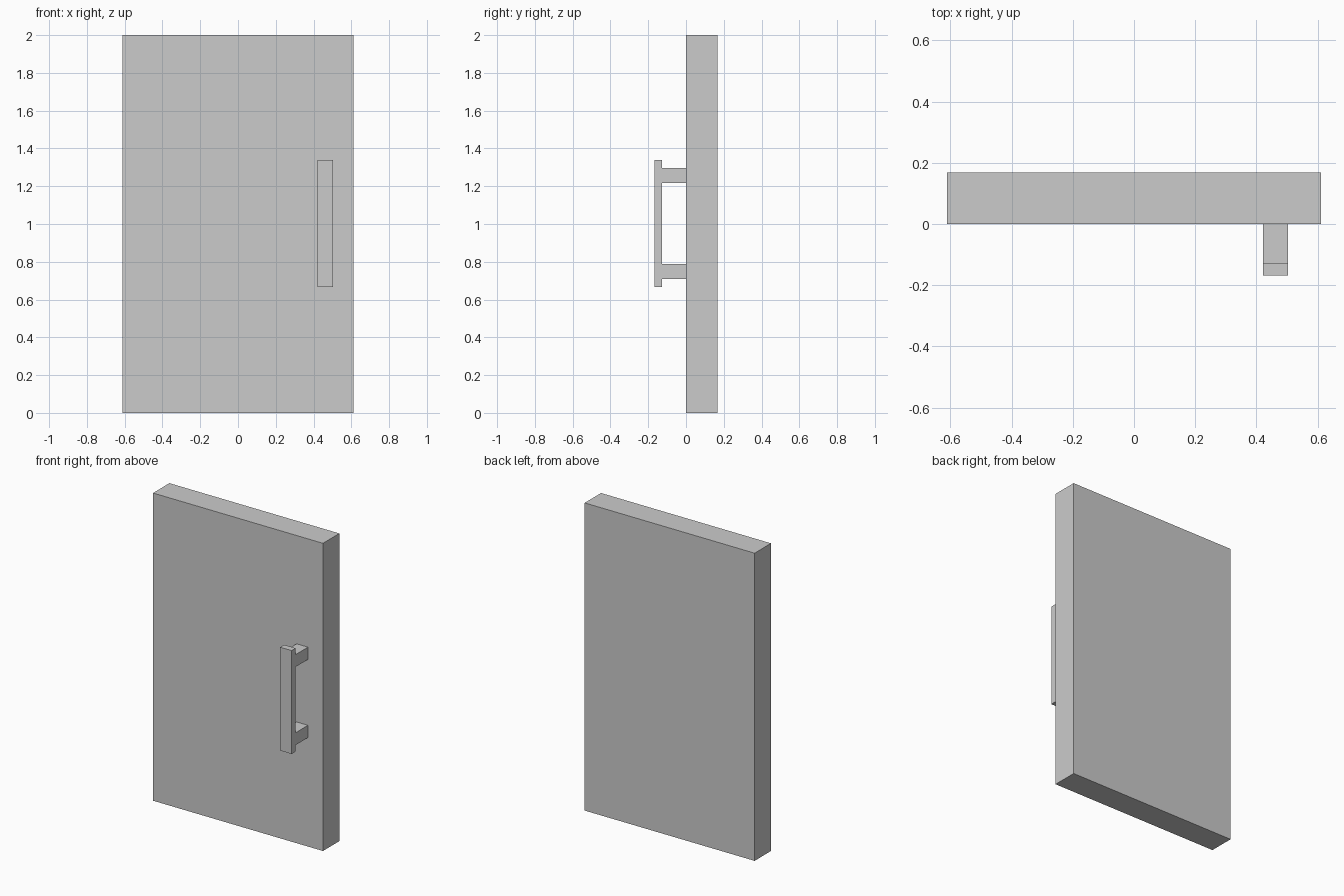
import bpy

if "Cube" in bpy.data.objects:
    bpy.data.objects.remove(bpy.data.objects["Cube"])


def box(name, x, y, z):
    """Add a box spanning the given (min, max) ranges."""
    spans = (x, y, z)
    bpy.ops.mesh.primitive_cube_add(size=1, location=[(a + b) / 2 for a, b in spans])
    obj = bpy.context.object
    obj.name = name
    obj.scale = [b - a for a, b in spans]
    bpy.ops.object.transform_apply(location=False, rotation=False, scale=True)
    return obj


# Door slab
box("door_panel", (-0.611, 0.611), (0.0, 0.168), (0.0, 2.0))

# Pull handle: flat grip bar on two standoffs
HANDLE_X = (0.421, 0.503)
BAR_BACK = -0.127
box("handle_grip", HANDLE_X, (-0.168, BAR_BACK), (0.666, 1.338))
for name, z in (("lower", (0.708, 0.788)), ("upper", (1.216, 1.296))):
    box(f"handle_{name}_standoff", HANDLE_X, (BAR_BACK, 0.0), z)
